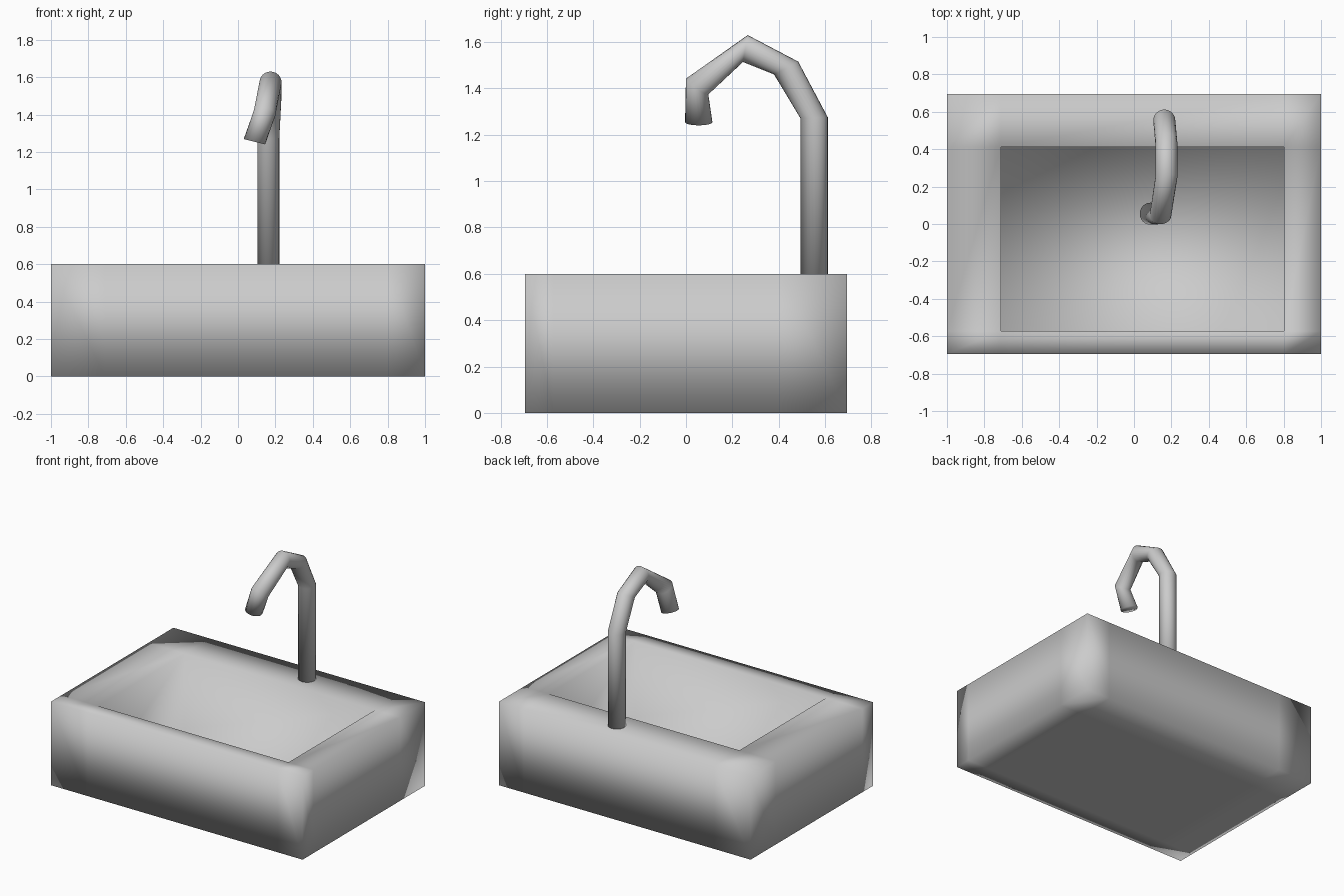
import bpy, bmesh
from math import cos, sin, radians, tau
from mathutils import Vector

if "Cube" in bpy.data.objects:
    bpy.data.objects.remove(bpy.data.objects["Cube"])


def add_object(name, bm):
    """Smooth-shade the bmesh and add it to the scene."""
    bmesh.ops.recalc_face_normals(bm, faces=bm.faces[:])
    for f in bm.faces:
        f.smooth = True
    mesh = bpy.data.meshes.new(name)
    bm.to_mesh(mesh)
    bm.free()
    obj = bpy.data.objects.new(name, mesh)
    bpy.context.collection.objects.link(obj)


# Basin: block with loops along the opening, top middle face pushed down
FLOOR_Z = 0.06
bm = bmesh.new()
bmesh.ops.create_cube(bm, size=1)
for v in bm.verts:
    v.co = (v.co.x * 2, v.co.y * 1.39, (v.co.z + 0.5) * 0.6)
for axis, cuts in (((1, 0, 0), (-0.712, 0.803)), ((0, 1, 0), (-0.573, 0.411))):
    for c in cuts:
        bmesh.ops.bisect_plane(bm, geom=bm.verts[:] + bm.edges[:] + bm.faces[:],
                               plane_co=[a * c for a in axis], plane_no=axis)
bm.normal_update()
opening = [f for f in bm.faces if f.normal.z > 0.9
           and abs(f.calc_center_median().x) < 0.2
           and abs(f.calc_center_median().y) < 0.2]
floor = bmesh.ops.extrude_face_region(bm, geom=opening)["geom"]
bmesh.ops.translate(bm, vec=(0, 0, FLOOR_Z - 0.6),
                    verts=[g for g in floor if isinstance(g, bmesh.types.BMVert)])
bmesh.ops.delete(bm, geom=[f for f in opening if f.is_valid], context='FACES_ONLY')
add_object("basin", bm)

# Faucet: capped pipe of tilted rings (x, y, z, pitch, sideways lean in degrees)
RADIUS, SIDES = 0.059, 24
stations = [(0.162, 0.553, 0.60, 0, 0), (0.162, 0.553, 1.273, 2, 0),
            (0.173, 0.432, 1.488, 28, 0), (0.174, 0.256, 1.572, 80, 0),
            (0.142, 0.048, 1.408, 145, 10), (0.088, 0.055, 1.255, 180, 14)]
bm = bmesh.new()
rings = []
for x, y, z, pitch, lean in stations:
    p, r = radians(pitch), radians(lean)
    u = Vector((0, cos(p), sin(p)))
    w = Vector((cos(r), 0, -sin(r)))
    rings.append([bm.verts.new(Vector((x, y, z)) + RADIUS
                  * (u * cos(tau * i / SIDES) + w * sin(tau * i / SIDES)))
                  for i in range(SIDES)])
for a, b in zip(rings, rings[1:]):
    for i in range(SIDES):
        j = (i + 1) % SIDES
        bm.faces.new((a[i], a[j], b[j], b[i]))
bm.faces.new(rings[0])
bm.faces.new(rings[-1])
add_object("faucet", bm)
